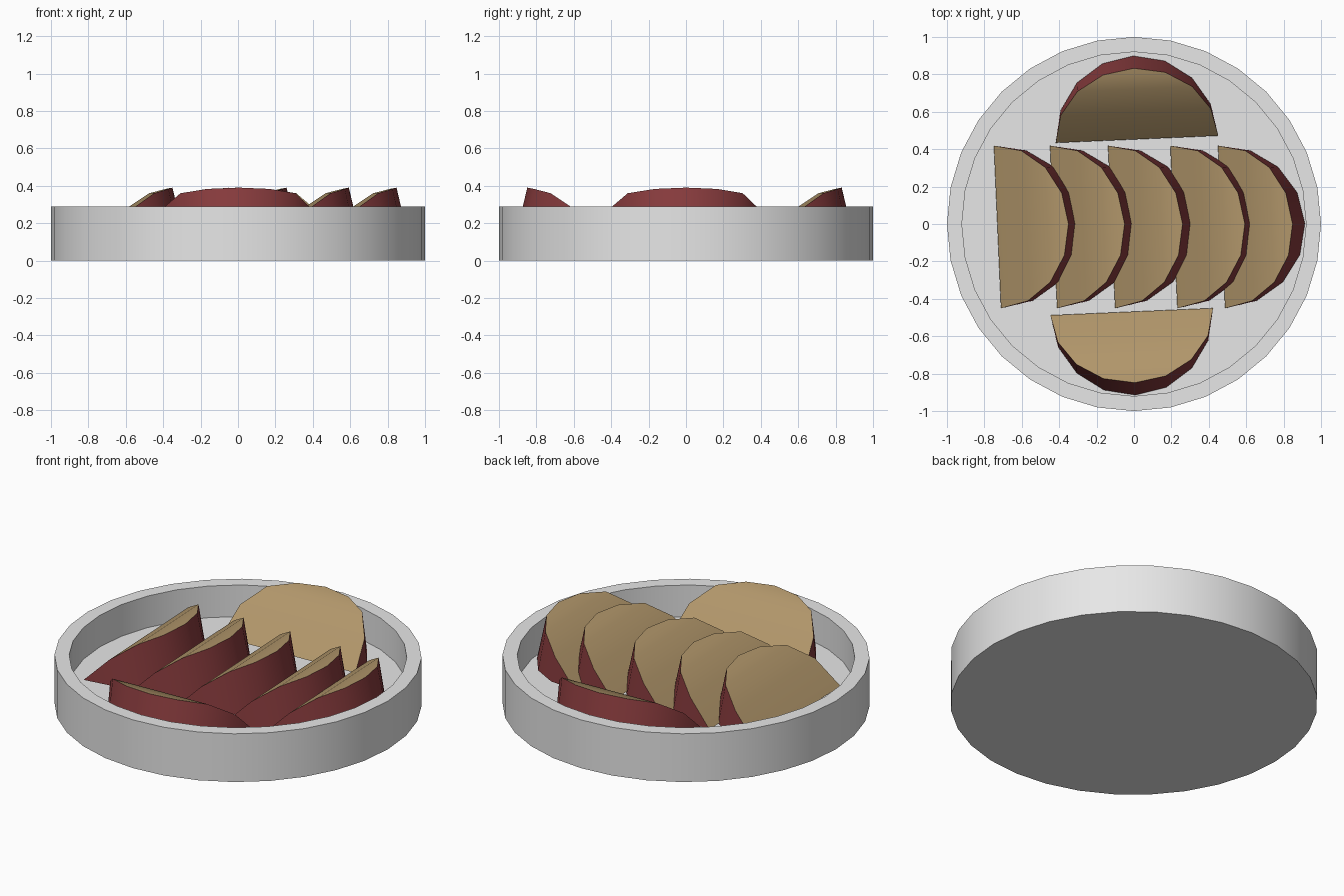
import bpy, bmesh, math
from mathutils import Matrix

if "Cube" in bpy.data.objects:
    bpy.data.objects.remove(bpy.data.objects["Cube"])


def material(name, rgb):
    m = bpy.data.materials.new(name)
    m.diffuse_color = (*rgb, 1)
    m.use_nodes = True
    m.node_tree.nodes["Principled BSDF"].inputs["Base Color"].default_value = m.diffuse_color
    return m


GREY = material("dish_grey", (0.8, 0.8, 0.8))
FLESH = material("slice_tan", (0.44, 0.305, 0.145))
SKIN = material("skin_red", (0.25, 0.045, 0.048))
FLOOR = 0.10


def finish(bm, name, mats):
    bmesh.ops.recalc_face_normals(bm, faces=bm.faces[:])
    mesh = bpy.data.meshes.new(name)
    bm.to_mesh(mesh)
    bm.free()
    for m in mats:
        mesh.materials.append(m)
    ob = bpy.data.objects.new(name, mesh)
    bpy.context.collection.objects.link(ob)
    bpy.ops.object.select_all(action='DESELECT')
    ob.select_set(True)
    bpy.context.view_layer.objects.active = ob
    bpy.ops.object.shade_smooth_by_angle(angle=math.radians(30))
    return ob


def dish():
    # Stacked rings: outer wall, rim, inner wall, floor
    n = 32
    bm = bmesh.new()
    rings = [[bm.verts.new((r * math.cos(2 * math.pi * i / n),
                            r * math.sin(2 * math.pi * i / n), z)) for i in range(n)]
             for r, z in ((1, 0), (1, 0.29), (0.92, 0.29), (0.92, FLOOR))]
    for a, b in zip(rings, rings[1:]):
        for i in range(n):
            j = (i + 1) % n
            bm.faces.new((a[i], a[j], b[j], b[i]))
    bm.faces.new(rings[0][::-1])
    bm.faces.new(rings[-1])
    finish(bm, "dish", [GREY])


def fruit_slice(name, x, y, degrees):
    # Half-moon wedge: domed cut face above, flat face below, skin around the arc
    n, half, base, reach = 8, 0.435, 0.446, 0.38
    rise = (0, 0.145, 0.23, 0.253, 0.26)
    bm = bmesh.new()
    low, high = [], []
    for i in range(n + 1):
        t = math.pi * i / n
        s, c = math.sin(t), math.cos(t)
        end = i in (0, n)
        v = bm.verts.new((0 if end else base * s, -half * c, 0 if end else -0.02 * s))
        low.append(v)
        high.append(v if end else
                    bm.verts.new((reach * s, -half * c, rise[min(i, n - i)])))
    # Cut face as strips running from arc to arc
    for i in range(n // 2):
        strip = (high[i], high[i + 1], high[n - i - 1], high[n - i])
        bm.faces.new(list(dict.fromkeys(strip)))
    bm.faces.new(low[::-1])
    for i in range(n):
        loop = list(dict.fromkeys((low[i], low[i + 1], high[i + 1], high[i])))
        bm.faces.new(loop).material_index = 1
    bm.transform(Matrix.Translation((x, y, FLOOR + 0.03))
                 @ Matrix.Rotation(math.radians(degrees), 4, 'Z'))
    finish(bm, name, [FLESH, SKIN])


dish()
# Overlapping row across the middle
for k, x in enumerate((-0.73, -0.43, -0.12, 0.213, 0.468)):
    fruit_slice(f"row_slice_{k + 1}", x, -0.016, 2.5)
# One slice behind and one in front of the row
fruit_slice("back_slice", 0.016, 0.453, 92.5)
fruit_slice("front_slice", -0.012, -0.469, -87.5)
